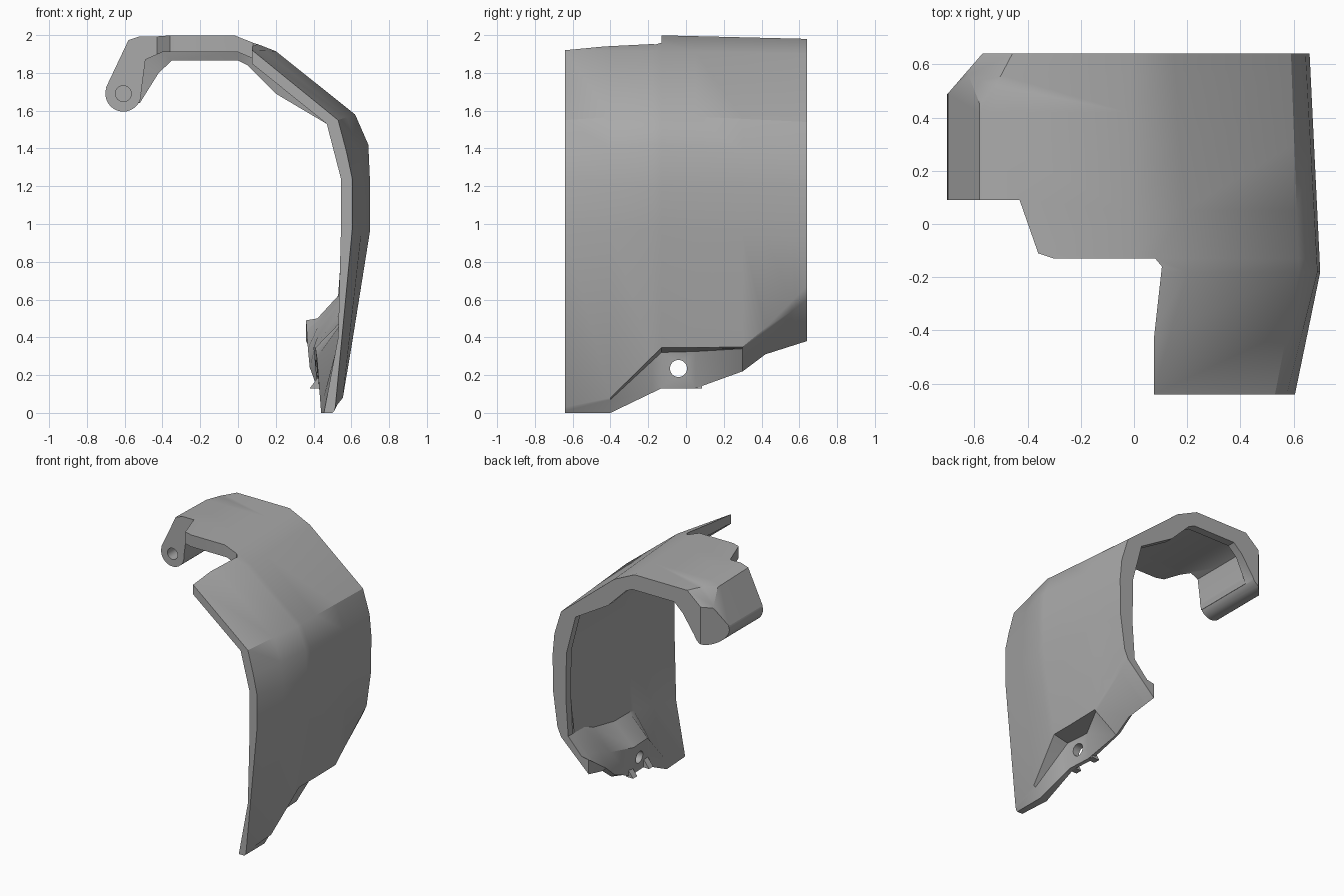
import bpy, bmesh, math
from mathutils import Vector, Matrix

default = bpy.data.objects.get("Cube")
if default:
    bpy.data.objects.remove(default, do_unlink=True)

grey = bpy.data.materials.new("plain_grey")
grey.use_nodes = True
tone = (0.4, 0.4, 0.4, 1)
grey.diffuse_color = tone
grey.node_tree.nodes["Principled BSDF"].inputs["Base Color"].default_value = tone


def make_object(name, bm):
    bmesh.ops.recalc_face_normals(bm, faces=bm.faces)
    mesh = bpy.data.meshes.new(name)
    bm.to_mesh(mesh)
    bm.free()
    mesh.materials.append(grey)
    obj = bpy.data.objects.new(name, mesh)
    bpy.context.collection.objects.link(obj)
    return obj


def loft(name, rings):
    """Skin closed rings of equal length and cap both ends."""
    bm = bmesh.new()
    loops = [[bm.verts.new(p) for p in ring] for ring in rings]
    for a, b in zip(loops, loops[1:]):
        for i in range(len(a)):
            j = (i + 1) % len(a)
            bm.faces.new((a[i], a[j], b[j], b[i]))
    bm.faces.new(loops[0])
    bm.faces.new(loops[-1])
    return make_object(name, bm)


def cylinder(name, centre, radius, length, axis, sides=32):
    bm = bmesh.new()
    turn = Matrix.Rotation(math.pi / 2, 4, "X" if axis == "Y" else "Y")
    bmesh.ops.create_cone(bm, cap_ends=True, segments=sides, radius1=radius,
                          radius2=radius, depth=length,
                          matrix=Matrix.Translation(centre) @ turn)
    return make_object(name, bm)


def combine(target, tool, operation):
    """Apply a boolean and discard the tool object."""
    mod = target.modifiers.new(operation.lower(), "BOOLEAN")
    mod.operation, mod.solver, mod.object = operation, "EXACT", tool
    bpy.ops.object.select_all(action="DESELECT")
    bpy.context.view_layer.objects.active = target
    target.select_set(True)
    bpy.ops.object.modifier_apply(modifier=mod.name)
    bpy.data.objects.remove(tool, do_unlink=True)


def blend(keys, y):
    """Interpolate between cross-section profiles keyed by depth."""
    depths = sorted(keys)
    for lo, hi in zip(depths, depths[1:]):
        if y <= hi:
            t = (y - lo) / (hi - lo)
            return [Vector(p).lerp(Vector(q), t) for p, q in zip(keys[lo], keys[hi])]
    return [Vector(p) for p in keys[depths[-1]]]


# Outer skin, from the hinge over the top and down the side (x, z)
outer = {
    -.64: [(-.7, 1.72), (-.58, 1.93), (-.52, 1.95), (0, 1.95), (.075, 1.92),
           (.53, 1.55), (.575, 1.38), (.605, 1.24), (.605, .97)],
    -.18: [(-.7, 1.72), (-.58, 1.98), (-.52, 2), (-.02, 2), (.2, 1.915),
           (.62, 1.58), (.69, 1.42), (.7, 1.2), (.7, .97)],
    .64: [(-.7, 1.72), (-.58, 1.96), (-.52, 1.98), (-.02, 1.98), (.15, 1.9),
          (.59, 1.54), (.645, 1.36), (.66, 1.2), (.655, .92)],
}
# Lower edge: skin edge, ledge, flange bottom, flange top, wall foot
lower = {
    -.64: [(.515, .03), (.51, .01), (.5, 0), (.455, 0), (.47, .08), (.53, .4)],
    -.4: [(.555, .08), (.54, .07), (.5, 0), (.44, 0), (.45, .07), (.55, .45)],
    -.13: [(.6, .345), (.48, .32), (.46, .13), (.43, .13), (.41, .345), (.56, .5)],
    .05: [(.6, .345), (.46, .325), (.45, .13), (.42, .13), (.4, .345), (.56, .5)],
    .3: [(.6, .35), (.59, .34), (.41, .22), (.38, .24), (.42, .4), (.56, .55)],
    .42: [(.6, .45), (.59, .43), (.4, .31), (.37, .34), (.42, .45), (.55, .6)],
    .64: [(.62, .67), (.59, .6), (.36, .38), (.36, .49), (.42, .5), (.53, .62)],
}
# Inner skin, with a thicker rim at the rear
inner = {
    -.64: [(-.52, 1.64), (-.49, 1.85), (-.4, 1.87), (0, 1.87), (.02, 1.87),
           (.06, 1.86), (.47, 1.53), (.545, 1.24), (.545, .97)],
    -.18: [(-.52, 1.64), (-.49, 1.87), (-.4, 1.91), (0, 1.91), (.07, 1.88),
           (.2, 1.81), (.55, 1.55), (.61, 1.24), (.61, .95)],
}
rim = [(-.53, 1.64), (-.42, 1.8), (-.35, 1.865), (0, 1.865), (.05, 1.84),
       (.2, 1.69), (.47, 1.53), (.545, 1.24), (.55, .9)]

rings = []
for y in (-.64, -.4, -.18, -.13, .05, .3, .42, .56, .58, .64):
    inside = [Vector(p) for p in rim] if y > .57 else blend(inner, y)
    section = blend(outer, y) + blend(lower, y) + inside[::-1]
    rings.append([(p.x, y, p.y) for p in section])
shell = loft("curved_guard", rings)

# Stepped opening in the front of the top
notch = [(-1, .09), (-.43, .09), (-.36, -.11), (-.3, -.13), (.08, -.13),
         (.105, -.16), (.075, -.43), (.075, -.8), (-1, -.8)]
cutter = loft("notch_cutter", [[(x, y, z) for x, y in notch] for z in (1.3, 2.3)])
combine(shell, cutter, "DIFFERENCE")

# Hinge barrel with its blind bore, and the bolt hole in the lower flange
combine(shell, cylinder("hinge_barrel", (-.607, .365, 1.69), .095, .55, "Y"), "UNION")
combine(shell, cylinder("bore_cutter", (-.607, .09, 1.69), .042, .3, "Y"), "DIFFERENCE")
combine(shell, cylinder("bolt_cutter", (.4, -.04, .235), .045, .4, "X"), "DIFFERENCE")

# Chamfers on the rear corner of the hinge arm
bm = bmesh.new()
bm.from_mesh(shell.data)
for point, normal in (((-.7, .49, 1.7), (-.15, .13, 0)),
                      ((-.58, .44, 1.97), (-.18, .1, .21))):
    bmesh.ops.bisect_plane(bm, geom=bm.verts[:] + bm.edges[:] + bm.faces[:],
                           plane_co=point, plane_no=normal, clear_outer=True)
    bmesh.ops.holes_fill(bm, edges=[e for e in bm.edges if e.is_boundary])
bmesh.ops.recalc_face_normals(bm, faces=bm.faces)
bm.to_mesh(shell.data)
bm.free()

# Small gussets inside the lower flange
for side, y in (("front", -.13), ("rear", .06)):
    wedge = [(.38, .13), (.44, .13), (.44, .21)]
    loft(side + "_gusset", [[(x, y + d, z) for x, z in wedge] for d in (-.025, .025)])

bpy.ops.object.select_all(action="DESELECT")
shell.select_set(True)
bpy.context.view_layer.objects.active = shell
bpy.ops.object.shade_smooth_by_angle(angle=math.radians(30))
